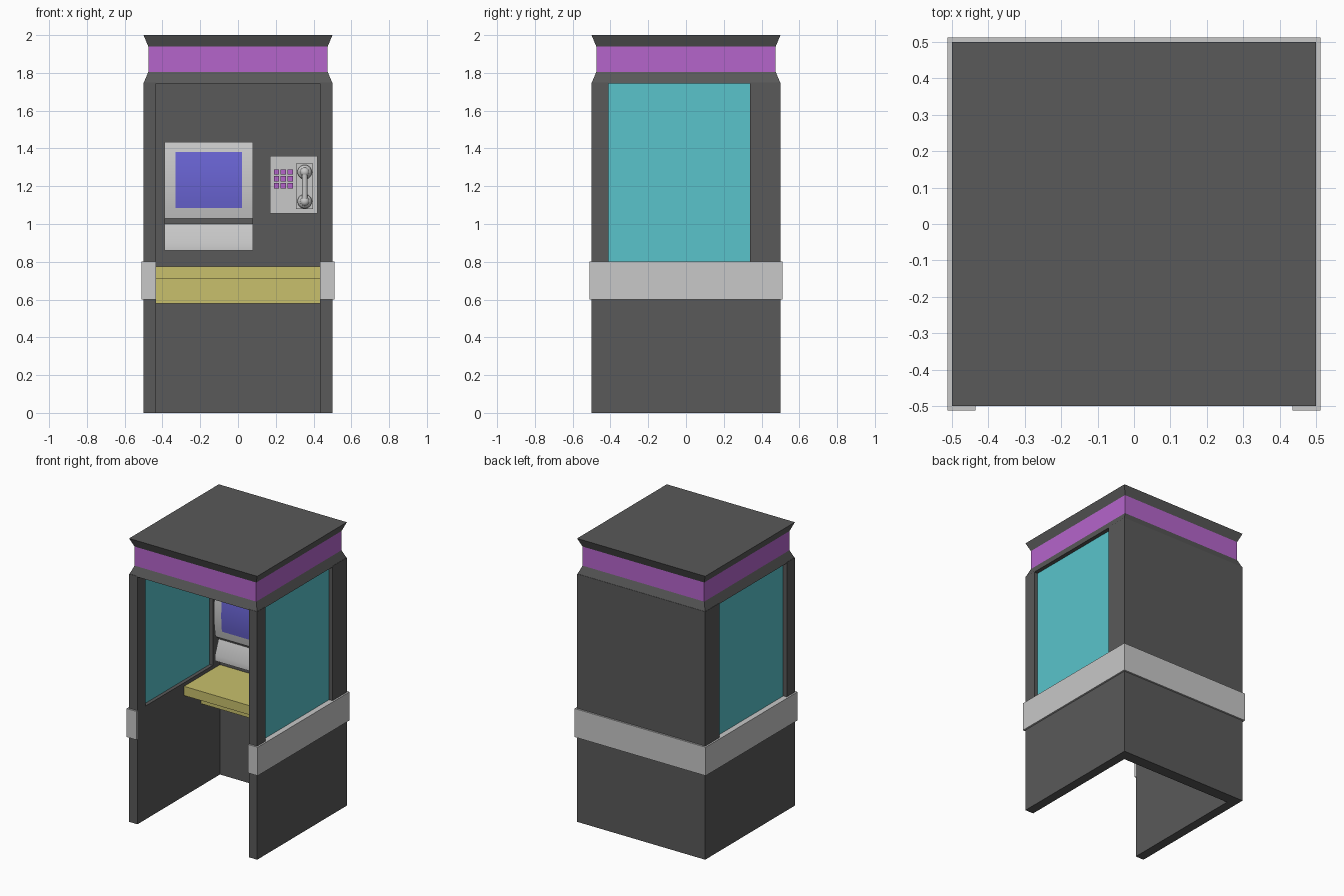
import bpy
import bmesh
import math

if "Cube" in bpy.data.objects:
    bpy.data.objects.remove(bpy.data.objects["Cube"], do_unlink=True)


def material(name, r, g, b):
    m = bpy.data.materials.new(name)
    m.use_nodes = True
    m.diffuse_color = (r, g, b, 1)
    m.node_tree.nodes["Principled BSDF"].inputs["Base Color"].default_value = (r, g, b, 1)
    return m


DARK = material("dark_grey", 0.1, 0.1, 0.1)
LIGHT = material("light_grey", 0.58, 0.58, 0.58)
PURPLE = material("purple", 0.46, 0.13, 0.6)
TEAL = material("teal_glass", 0.1, 0.55, 0.6)
BLUE = material("screen_blue", 0.14, 0.125, 0.64)
YELLOW = material("shelf_yellow", 0.58, 0.53, 0.15)


def finish(bm, name, *mats, smooth=False):
    bmesh.ops.recalc_face_normals(bm, faces=bm.faces)
    mesh = bpy.data.meshes.new(name)
    bm.to_mesh(mesh)
    bm.free()
    for m in mats:
        mesh.materials.append(m)
    ob = bpy.data.objects.new(name, mesh)
    bpy.context.collection.objects.link(ob)
    if smooth:
        bpy.ops.object.select_all(action="DESELECT")
        ob.select_set(True)
        bpy.context.view_layer.objects.active = ob
        bpy.ops.object.shade_smooth_by_angle(angle=math.radians(35))
    return ob


def extrude(name, points, place, shift, mat, smooth=False):
    """Extrude a flat outline; place() maps 2D points to 3D."""
    bm = bmesh.new()
    face = bm.faces.new([bm.verts.new(place(a, b)) for a, b in points])
    geo = bmesh.ops.extrude_face_region(bm, geom=[face])["geom"]
    bmesh.ops.translate(bm, vec=shift, verts=[v for v in geo if isinstance(v, bmesh.types.BMVert)])
    return finish(bm, name, mat, smooth=smooth)


def side_profile(name, points, x0, x1, mat, smooth=False):
    return extrude(name, points, lambda y, z: (x0, y, z), (x1 - x0, 0, 0), mat, smooth)


def box(name, x0, x1, y0, y1, z0, z1, mat):
    return side_profile(name, [(y0, z0), (y1, z0), (y1, z1), (y0, z1)], x0, x1, mat)


def round_part(name, x, y, z, radius, depth, mat):
    """Rounded button-shaped dome facing the front."""
    bm = bmesh.new()
    bmesh.ops.create_uvsphere(bm, u_segments=20, v_segments=12, radius=radius)
    bmesh.ops.scale(bm, vec=(1, depth / radius, 1), verts=bm.verts)
    bmesh.ops.translate(bm, vec=(x, y, z), verts=bm.verts)
    return finish(bm, name, mat, smooth=True)


HALF, INNER, TOP, BACK = 0.5, 0.435, 1.75, 0.42
WIN_FRONT, WIN_BACK, SILL = -0.41, 0.34, 0.8

# Side walls with open-topped window gaps, and their glass
wall = [(-HALF, 0), (HALF, 0), (HALF, TOP), (WIN_BACK, TOP), (WIN_BACK, SILL),
        (WIN_FRONT, SILL), (WIN_FRONT, TOP), (-HALF, TOP)]
for side, s in (("left", 1), ("right", -1)):
    side_profile(side + "_wall", wall, s * INNER, s * HALF, DARK)
    box(side + "_window", s * 0.46, s * 0.472, WIN_FRONT, WIN_BACK, SILL, TOP, TEAL)
box("back_wall", -INNER, INNER, BACK, HALF, 0, TOP, DARK)

# Roof lofted from square rings, with the coloured band between the flares
bm = bmesh.new()
rings = []
for half, z in ((HALF, 1.745), (0.475, 1.805), (0.475, 1.94), (HALF, 2.0)):
    rings.append([bm.verts.new((sx * half, sy * half, z))
                  for sx, sy in ((-1, -1), (1, -1), (1, 1), (-1, 1))])
for level, (low, high) in enumerate(zip(rings, rings[1:])):
    for i in range(4):
        j = (i + 1) % 4
        f = bm.faces.new((low[i], low[j], high[j], high[i]))
        f.material_index = 1 if level == 1 else 0
bm.faces.new(rings[0])
bm.faces.new(rings[-1])
finish(bm, "roof", DARK, PURPLE)

# Bumper belt wrapping the sides, back and front post ends
B = 0.512
belt = [(-INNER, -B), (-B, -B), (-B, B), (B, B), (B, -B), (INNER, -B), (INNER, -HALF),
        (0.473, -HALF), (0.473, 0.49), (-0.473, 0.49), (-0.473, -HALF), (-INNER, -HALF)]
extrude("bumper_belt", belt, lambda x, y: (x, y, 0.6), (0, 0, 0.201), LIGHT)

# Shelf and its support
box("shelf", -INNER, INNER, 0.02, BACK, 0.71, 0.775, YELLOW)
box("shelf_support", -INNER, INNER, 0.21, BACK, 0.58, 0.71, YELLOW)


# Terminal with a gently bulging upper front and a sloped lower panel
def bulge(z):
    return 0.288 + 0.6 * (z - 1.2) ** 2


def bulge_points(z0, z1, offset=0.0, steps=8):
    zs = [z0 + (z1 - z0) * i / steps for i in range(steps + 1)]
    return [(bulge(z) + offset, z) for z in zs]


body = [(BACK, 0.86), (0.3, 0.86), (0.3, 0.9), (0.34, 1.0)]
body += bulge_points(1.03, 1.435) + [(BACK, 1.435)]
side_profile("terminal_body", body, -0.39, 0.08, LIGHT, smooth=True)
screen = bulge_points(1.085, 1.38, -0.004) + bulge_points(1.085, 1.38, 0.004)[::-1]
side_profile("terminal_screen", screen, -0.33, 0.02, BLUE, smooth=True)

# Telephone panel, keypad and cradle
box("phone_panel", 0.17, 0.42, 0.385, BACK, 1.055, 1.36, LIGHT)
for row in range(3):
    for col in range(3):
        x, z = 0.204 + 0.036 * col, 1.203 + 0.036 * row
        box(f"key_{row}_{col}", x - 0.014, x + 0.014, 0.375, 0.387, z - 0.014, z + 0.014, PURPLE)
box("phone_cradle", 0.308, 0.398, 0.377, 0.387, 1.08, 1.32, LIGHT)

# Handset
for name, z in (("earpiece", 1.275), ("mouthpiece", 1.12)):
    round_part(name, 0.353, 0.365, z, 0.038, 0.028, LIGHT)
    round_part(name + "_back", 0.353, 0.345, z, 0.024, 0.02, LIGHT)
bm = bmesh.new()
bmesh.ops.create_cone(bm, cap_ends=True, segments=16, radius1=0.015, radius2=0.015, depth=0.16)
bmesh.ops.translate(bm, vec=(0.353, 0.343, 1.197), verts=bm.verts)
finish(bm, "handset_grip", LIGHT, smooth=True)
